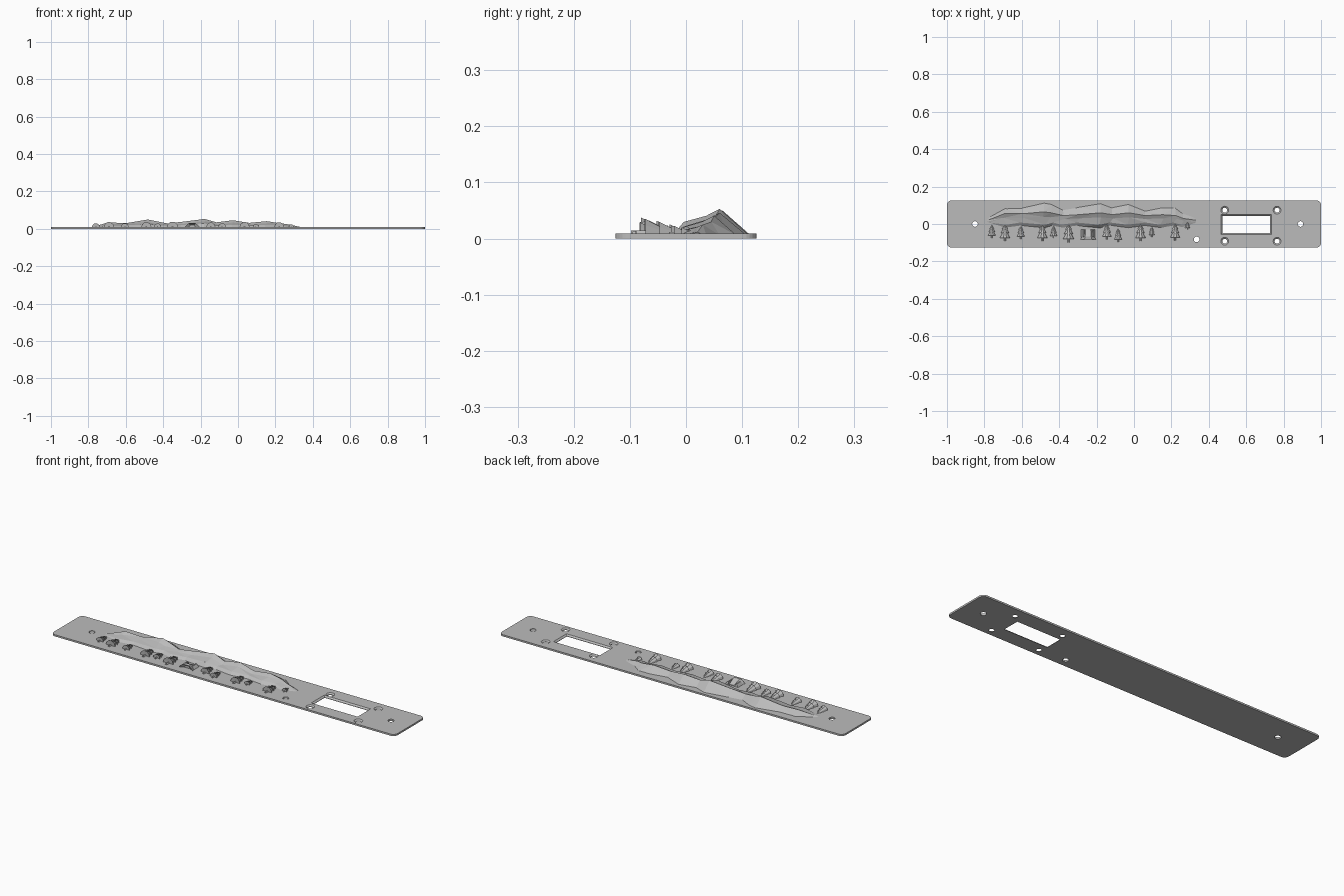
import bpy, bmesh, math, random
from mathutils import Vector

random.seed(4)
if "Cube" in bpy.data.objects:
    bpy.data.objects.remove(bpy.data.objects["Cube"])

T = 0.009      # plate thickness
SINK = 0.006   # relief parts start slightly inside the plate

grey = bpy.data.materials.new("plain grey")
grey.use_nodes = True
grey.diffuse_color = (0.5, 0.5, 0.5, 1)
grey.node_tree.nodes["Principled BSDF"].inputs["Base Color"].default_value = (0.5, 0.5, 0.5, 1)


def loft(bm, rings):
    """Skin a list of closed rings of points and cap both ends."""
    loops = [[bm.verts.new(p) for p in ring] for ring in rings]
    n = len(loops[0])
    for a, b in zip(loops, loops[1:]):
        for i in range(n):
            j = (i + 1) % n
            bm.faces.new((a[i], a[j], b[j], b[i]))
    bm.faces.new(loops[0][::-1])
    bm.faces.new(loops[-1])


def finish(name, bm, triangulate=False):
    if triangulate:
        bmesh.ops.triangulate(bm, faces=bm.faces[:])
    bmesh.ops.recalc_face_normals(bm, faces=bm.faces[:])
    mesh = bpy.data.meshes.new(name)
    bm.to_mesh(mesh)
    bm.free()
    mesh.materials.append(grey)
    obj = bpy.data.objects.new(name, mesh)
    bpy.context.collection.objects.link(obj)
    return obj


def circle(x, y, z, r, n=24):
    return [(x + r * math.cos(math.tau * i / n), y + r * math.sin(math.tau * i / n), z)
            for i in range(n)]


def rect(x, y, z, hx, hy):
    return [(x + sx * hx, y + sy * hy, z) for sx, sy in ((-1, -1), (1, -1), (1, 1), (-1, 1))]


# Base plate with rounded corners
def plate_outline(z, r=0.025, hx=1.0, hy=0.126, steps=6):
    points = []
    for k, (sx, sy) in enumerate(((1, 1), (-1, 1), (-1, -1), (1, -1))):
        for i in range(steps + 1):
            a = math.pi / 2 * (k + i / steps)
            points.append((sx * (hx - r) + r * math.cos(a), sy * (hy - r) + r * math.sin(a), z))
    return points


bm = bmesh.new()
loft(bm, [plate_outline(0), plate_outline(T)])
plate = finish("base_plate", bm)

# Cutter: plain holes, countersunk screw holes and the chamfered window
bm = bmesh.new()
for x, y in ((-0.85, 0), (0.89, 0), (0.335, -0.082)):
    loft(bm, [circle(x, y, -0.01, 0.015), circle(x, y, 0.02, 0.015)])
for x in (0.485, 0.765):
    for y in (-0.092, 0.074):
        loft(bm, [circle(x, y, -0.01, 0.013), circle(x, y, 0.003, 0.013),
                  circle(x, y, T, 0.021), circle(x, y, 0.02, 0.021)])
loft(bm, [rect(0.6, -0.002, z, 0.127 + g, 0.046 + g)
          for z, g in ((-0.01, 0), (0.002, 0), (T, 0.008), (0.02, 0.008))])
cutter = finish("hole_cutter", bm)
cutter.hide_render = True

cut = plate.modifiers.new("holes", 'BOOLEAN')
cut.operation = 'DIFFERENCE'
cut.solver = 'EXACT'
cut.object = cutter
bpy.context.view_layer.objects.active = plate
bpy.ops.object.modifier_apply(modifier=cut.name)
bpy.data.objects.remove(cutter)

# Mountain range: stations of x, back edge y, ridge y, ridge z
stations = [
    (-0.78, 0.035, 0.02, 0.010), (-0.69, 0.085, 0.055, 0.034), (-0.60, 0.088, 0.055, 0.031),
    (-0.48, 0.115, 0.065, 0.050), (-0.44, 0.108, 0.06, 0.042), (-0.38, 0.078, 0.045, 0.029),
    (-0.30, 0.092, 0.05, 0.038), (-0.18, 0.112, 0.06, 0.053), (-0.12, 0.09, 0.05, 0.035),
    (-0.03, 0.108, 0.06, 0.046), (0.06, 0.072, 0.045, 0.032), (0.15, 0.09, 0.05, 0.041),
    (0.22, 0.09, 0.045, 0.030), (0.26, 0.06, 0.03, 0.025), (0.33, 0.036, 0.02, 0.011)]
bm = bmesh.new()
rings = []
for i, (x, back, ridge, top) in enumerate(stations):
    rise = top - T
    spur = 0.008 if i % 2 else -0.004
    shift = random.uniform(-0.012, 0.012)
    front = -0.016 - spur
    rings.append([
        (x, back, SINK),
        (x + shift * 0.4, ridge, top),
        (x + shift, ridge * 0.6, T + rise * random.uniform(0.55, 0.78)),
        (x - shift, 0.004 - spur, T + rise * random.uniform(0.3, 0.5)),
        (x, front, SINK)])
loft(bm, rings)
finish("mountain_range", bm, triangulate=True)

# Fir trees: tiered half cones lying on the plate, tips towards the range
TIERS = ((0, 0.2), (0.2, 0.2), (0.18, 1), (0.52, 0.4), (0.46, 0.8),
         (0.76, 0.3), (0.7, 0.58), (1, 0.03))


def fir_tree(name, x, low, high):
    length = high - low
    radius = length * 0.31
    bm = bmesh.new()
    rings = []
    for t, r in TIERS:
        rings.append([(x + radius * r * math.cos(math.pi * i / 5), low + length * t,
                       SINK + (0.003 + radius * r) * math.sin(math.pi * i / 5))
                      for i in range(6)])
    loft(bm, rings)
    finish(name, bm)


trees = [(-0.76, -0.075, -0.005), (-0.69, -0.09, 0), (-0.605, -0.08, -0.01),
         (-0.49, -0.09, 0), (-0.43, -0.075, -0.01), (-0.35, -0.098, 0),
         (-0.145, -0.082, 0), (-0.085, -0.095, -0.025), (0.035, -0.09, 0),
         (0.095, -0.07, -0.015), (0.22, -0.088, 0), (0.285, -0.03, 0.018)]
for n, (x, low, high) in enumerate(trees, 1):
    fir_tree(f"fir_tree_{n}", x, low, high)

# Small tent: wedge roof with a recessed doorway and two flaps
bm = bmesh.new()


def tent_section(y, half, height, x=-0.245):
    return [(x - half, y, SINK), (x + half, y, SINK),
            (x + half * 0.45, y, T + height), (x - half * 0.45, y, T + height)]


loft(bm, [tent_section(-0.072, 0.02, 0.012), tent_section(-0.083, 0.044, 0.02),
          tent_section(-0.068, 0.036, 0.022), tent_section(-0.03, 0.03, 0.004)])
for side in (-1, 1):
    x = -0.245 + side * 0.03
    loft(bm, [rect(x, -0.05, SINK, 0.01, 0.022),
              rect(x - side * 0.006, -0.05, T + 0.014, 0.003, 0.018)])
finish("tent", bm)
